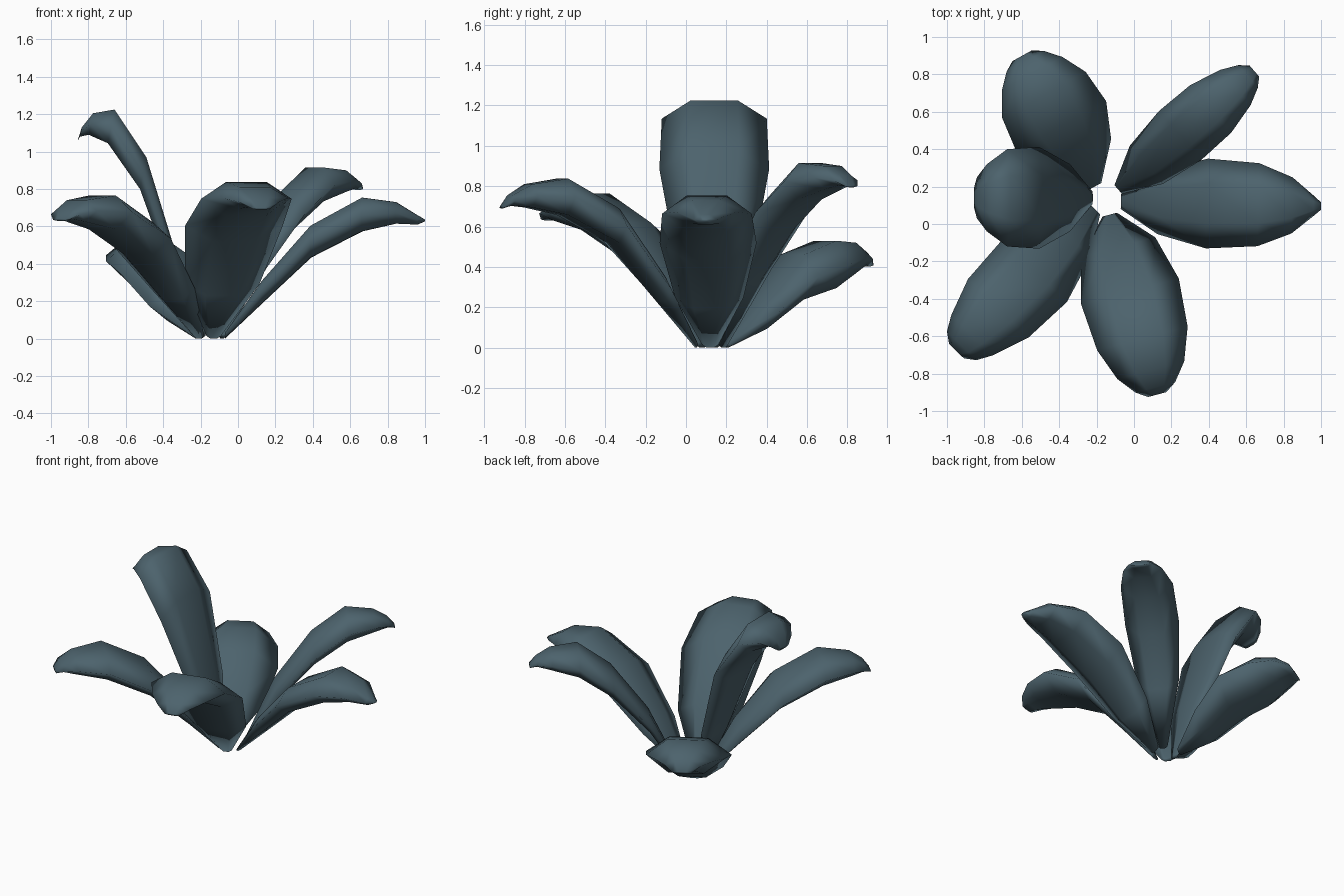
import bpy
import bmesh
import math

slate = bpy.data.materials.new("slate_green")
slate.diffuse_color = (0.073, 0.124, 0.152, 1)

# Closed cross-section loop: (share of half width, share of thickness below the midrib)
SECTION = [(-1, 0.5), (-0.45, 0), (0.45, 0), (1, 0.5), (0.45, 1), (-0.45, 1)]
# Thickness below the midrib at each station
DROP = [0.03, 0.12, 0.17, 0.18, 0.115, 0.05, 0.01]


def leaf(name, base, angle, stations, lean=0.0, thick=1.0):
    """Arched solid leaf from midrib stations (reach, height, half width)."""
    a = math.radians(angle)
    c, s = math.cos(a), math.sin(a)
    bm = bmesh.new()
    rings = []
    for i, ((r, z, w), d) in enumerate(zip(stations, DROP)):
        d *= thick if i else 1
        ring = []
        for u, k in SECTION:
            reach, side = r + lean * d * k, -u * w
            ring.append(bm.verts.new((base[0] + c * reach - s * side,
                                      base[1] + s * reach + c * side,
                                      z - d * k)))
        rings.append(ring)
    n = len(SECTION)
    for p, q in zip(rings, rings[1:]):
        for j in range(n):
            k = (j + 1) % n
            bm.faces.new((p[j], p[k], q[k], q[j]))
    # close base and tip
    bm.faces.new(rings[0])
    bm.faces.new(rings[-1])
    bmesh.ops.recalc_face_normals(bm, faces=bm.faces)
    for f in bm.faces:
        f.smooth = True
    mesh = bpy.data.meshes.new(name)
    bm.to_mesh(mesh)
    bm.free()
    mesh.materials.append(slate)
    obj = bpy.data.objects.new(name, mesh)
    bpy.context.collection.objects.link(obj)
    return obj


# Ring of six leaves
leaf("right_leaf", (-0.07, 0.12), -1.3,
     [(0, 0.03, 0.04), (0.2, 0.31, 0.17), (0.46, 0.604, 0.24), (0.735, 0.754, 0.222),
      (0.915, 0.73, 0.15), (1.03, 0.66, 0.055), (1.07, 0.637, 0.02)])

leaf("back_right_leaf", (-0.085, 0.185), 41,
     [(0, 0.03, 0.03), (0.2, 0.44, 0.135), (0.44, 0.755, 0.173), (0.655, 0.915, 0.168),
      (0.83, 0.9, 0.125), (0.92, 0.855, 0.08), (0.965, 0.805, 0.04)])

leaf("back_left_leaf", (-0.21, 0.2), 119,
     [(0, 0.03, 0.04), (0.18, 0.25, 0.2), (0.37, 0.46, 0.275), (0.56, 0.53, 0.255),
      (0.69, 0.52, 0.185), (0.765, 0.475, 0.115), (0.8, 0.415, 0.06)], thick=1.3)

leaf("tall_left_leaf", (-0.22, 0.14), 180,
     [(0, 0.03, 0.035), (0.11, 0.45, 0.18), (0.27, 0.97, 0.272), (0.44, 1.225, 0.26),
      (0.555, 1.205, 0.18), (0.615, 1.13, 0.11), (0.634, 1.07, 0.055)], lean=0.2)

leaf("front_left_leaf", (-0.21, 0.08), 225.8,
     [(0, 0.03, 0.04), (0.2, 0.33, 0.165), (0.46, 0.62, 0.24), (0.74, 0.765, 0.225),
      (0.94, 0.74, 0.155), (1.02, 0.69, 0.11), (1.06, 0.64, 0.055)])

leaf("front_leaf", (-0.13, 0.05), -75.2,
     [(0, 0.03, 0.04), (0.18, 0.35, 0.205), (0.425, 0.69, 0.27), (0.685, 0.838, 0.25),
      (0.86, 0.81, 0.185), (0.955, 0.755, 0.11), (0.995, 0.7, 0.05)])
